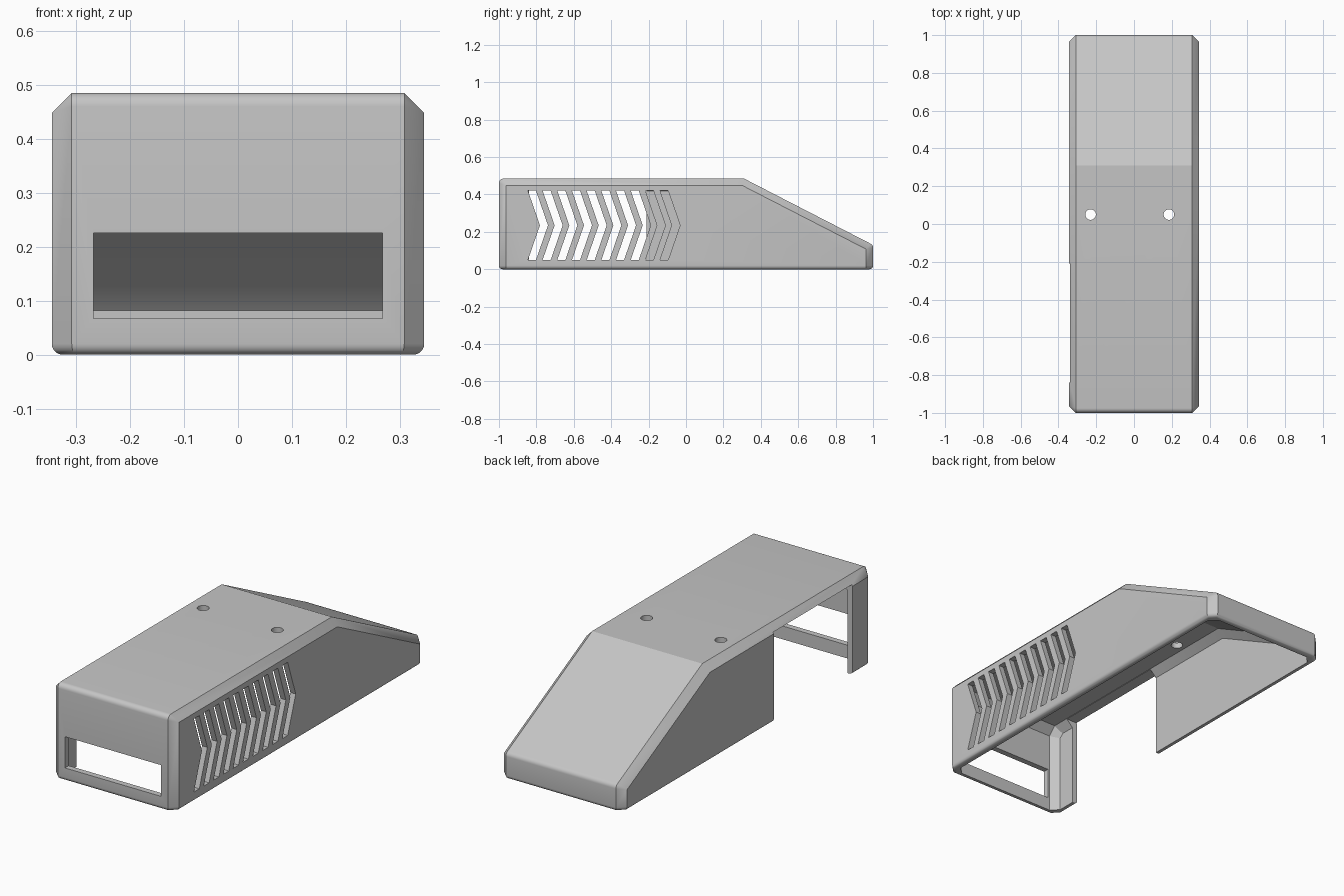
import bpy, bmesh, math
from mathutils import Vector

old = bpy.data.objects.get("Cube")
if old:
    bpy.data.objects.remove(old, do_unlink=True)

grey = bpy.data.materials.new("plain grey")
grey.use_nodes = True
tone = (0.56, 0.56, 0.56, 1)
grey.diffuse_color = tone
grey.node_tree.nodes["Principled BSDF"].inputs["Base Color"].default_value = tone


def inset(points, d):
    """Move every side inward by d, except the bottom (last to first)."""
    pts = [Vector(p) for p in points]
    n = len(pts)
    lines = []
    for i in range(n):
        a, b = pts[i], pts[(i + 1) % n]
        u = (b - a).normalized()
        normal = Vector((u.y, -u.x))  # clockwise outline, inside on the right
        lines.append((a + normal * (0 if i == n - 1 else d), u))
    out = []
    for i in range(n):
        (p, u), (q, v) = lines[i - 1], lines[i]
        t = (q - p).cross(v) / u.cross(v)
        out.append(p + u * t)
    return out


def round_corner(a, b, c, r, steps=6):
    """Arc of points that replaces the corner b."""
    a, b, c = Vector(a), Vector(b), Vector(c)
    u, v = (a - b).normalized(), (c - b).normalized()
    half = u.angle(v) / 2
    centre = b + (u + v).normalized() * r / math.sin(half)
    s = b + u * r / math.tan(half) - centre
    e = b + v * r / math.tan(half) - centre
    ang = s.angle(e)
    return [centre + (s * math.sin((1 - k / steps) * ang)
                      + e * math.sin(k / steps * ang)) / math.sin(ang)
            for k in range(steps + 1)]


def loft(bm, rings):
    """Closed solid through (x, outline) rings."""
    loops = [[bm.verts.new((x, p[0], p[1])) for p in pts] for x, pts in rings]
    for a, b in zip(loops, loops[1:]):
        for i in range(len(a)):
            j = (i + 1) % len(a)
            bm.faces.new((a[i], a[j], b[j], b[i]))
    bm.faces.new(loops[0])
    bm.faces.new(loops[-1])


def finish(bm, name):
    bmesh.ops.remove_doubles(bm, verts=bm.verts, dist=1e-5)
    bmesh.ops.recalc_face_normals(bm, faces=bm.faces)
    mesh = bpy.data.meshes.new(name)
    bm.to_mesh(mesh)
    bm.free()
    mesh.materials.append(grey)
    ob = bpy.data.objects.new(name, mesh)
    bpy.context.collection.objects.link(ob)
    return ob


def box(name, lo, hi):
    bm = bmesh.new()
    loft(bm, [(x, [(lo[1], lo[2]), (lo[1], hi[2]), (hi[1], hi[2]), (hi[1], lo[2])])
              for x in (lo[0], hi[0])])
    return finish(bm, name)


# Outer body: side outline with chamfered flanks and rounded end edges
W, C, H = 0.345, 0.037, 0.485
outline = [(-1, 0), (-1, H), (0.31, H), (1, 0.13), (1, 0)]
flank = inset(outline, C)
full, side = [], []
for i, p in enumerate(outline):
    if i in (1, 3):
        arc = round_corner(outline[i - 1], p, outline[i + 1], 0.025)
    else:
        arc = [Vector(p)]
    full += arc
    side += [flank[i]] * len(arc)
bm = bmesh.new()
loft(bm, [(-W, side), (-W + C, full), (W - C, full), (W, side)])
bmesh.ops.remove_doubles(bm, verts=bm.verts, dist=1e-5)
bmesh.ops.recalc_face_normals(bm, faces=bm.faces)

# Rounded bottom rim
rim = [e for e in bm.edges if all(abs(v.co.z) < 1e-5 for v in e.verts)
       and any(f.normal.z > -0.9 for f in e.link_faces)]
bmesh.ops.bevel(bm, geom=rim, offset=0.02, segments=5, profile=0.5,
                affect='EDGES', clamp_overlap=True)
shell = finish(bm, "cover_shell")

# Hollow inside, open at the bottom
T = 0.03
cavity = [(-1 + T, -0.1), (-1 + T, 0.415), (-0.93, H - T), (0.303, H - T),
          (0.917, 0.138), (1 - T, 0.082), (1 - T, -0.1)]
cavity_side = inset(cavity, C)
bm = bmesh.new()
loft(bm, [(-W + T, cavity_side), (-W + T + C, cavity),
          (W - T - C, cavity), (W - T, cavity_side)])
cutters = [finish(bm, "cavity_cutter")]

# Front window and left-out side bay
cutters.append(box("window_cutter", (-0.268, -1.1, 0.067), (0.268, -0.9, 0.225)))
cutters.append(box("bay_cutter", (-0.4, -0.84, -0.1), (-0.27, -0.21, 0.4535)))

# Chevron vents
bm = bmesh.new()
for k in range(10):
    y = -0.845 + k * 0.0785
    chevron = [(y, 0.42), (y + 0.043, 0.42), (y + 0.107, 0.235),
               (y + 0.043, 0.05), (y, 0.05), (y + 0.064, 0.235)]
    loft(bm, [(0.25, chevron), (0.4, chevron)])
cutters.append(finish(bm, "vent_cutter"))

# Screw holes in the roof
for x in (-0.23, 0.185):
    bm = bmesh.new()
    bmesh.ops.create_cone(bm, cap_ends=True, segments=32, radius1=0.028,
                          radius2=0.028, depth=0.2)
    bmesh.ops.translate(bm, verts=bm.verts, vec=(x, 0.05, H))
    cutters.append(finish(bm, "hole_cutter"))

# Cut everything out of the shell
bpy.ops.object.select_all(action='DESELECT')
bpy.context.view_layer.objects.active = shell
shell.select_set(True)
for cutter in cutters:
    cutter.hide_render = True
    mod = shell.modifiers.new(cutter.name, 'BOOLEAN')
    mod.operation = 'DIFFERENCE'
    mod.solver = 'EXACT'
    mod.object = cutter
    bpy.ops.object.modifier_apply(modifier=mod.name)
    bpy.data.objects.remove(cutter, do_unlink=True)

bpy.ops.object.shade_smooth_by_angle(angle=math.radians(24))
